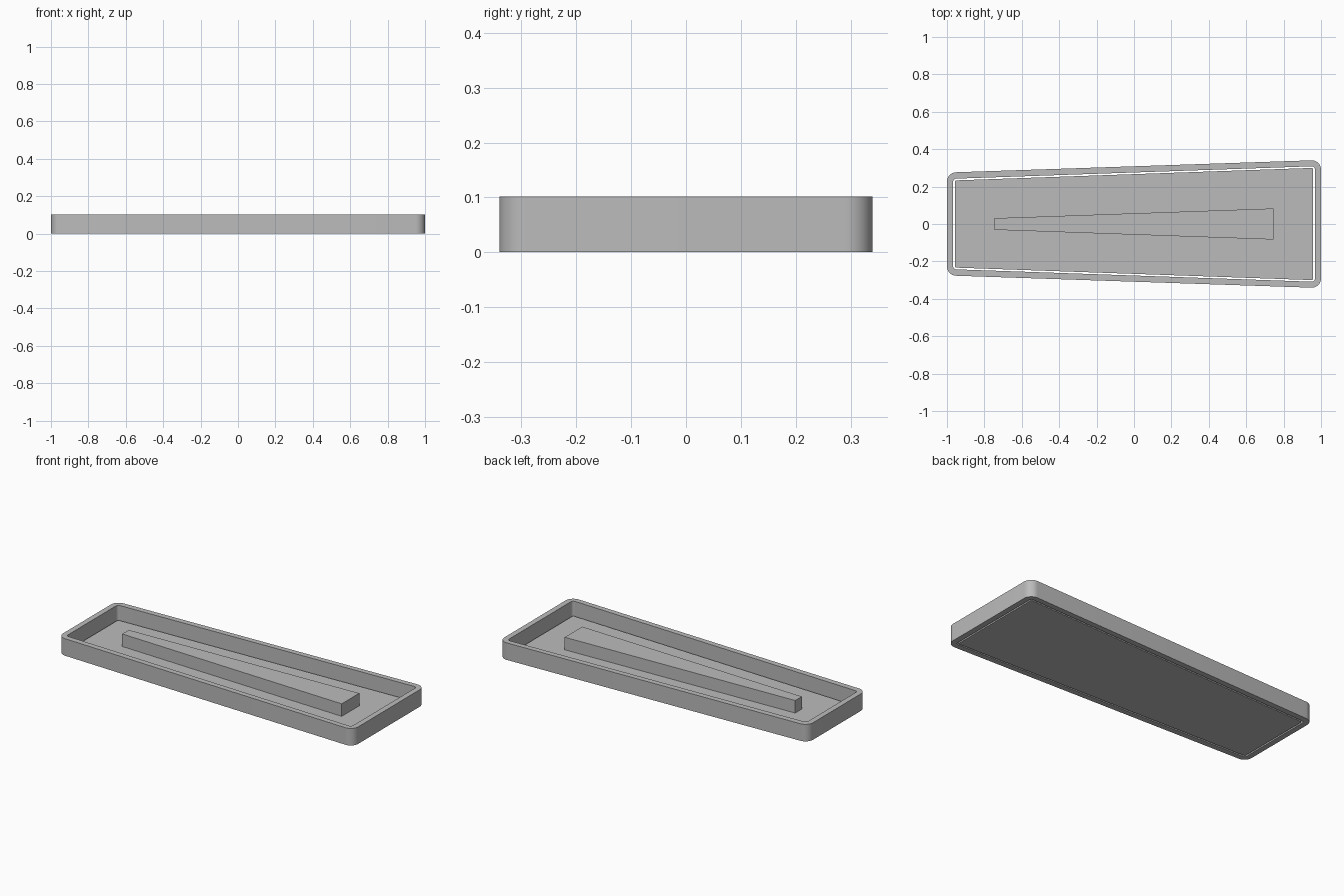
import bpy
import bmesh
import math
from mathutils import Vector

cube = bpy.data.objects.get("Cube")
if cube:
    bpy.data.objects.remove(cube, do_unlink=True)

grey = bpy.data.materials.new("plain grey")
grey.use_nodes = True
colour = (0.5, 0.5, 0.5, 1)
grey.diffuse_color = colour
grey.node_tree.nodes["Principled BSDF"].inputs["Base Color"].default_value = colour

HALF_LENGTH, NARROW, WIDE = 1.0, 0.275, 0.342
HEIGHT, FLOOR, BAR_TOP = 0.102, 0.017, 0.092
WALL, GAP, RADIUS = 0.033, 0.009, 0.05


def tapered_outline(half_length, narrow, wide, radius=0, steps=10):
    """Counter-clockwise trapezoid outline with optional rounded corners."""
    corners = [Vector(p) for p in ((-half_length, -narrow), (half_length, -wide),
                                   (half_length, wide), (-half_length, narrow))]
    if not radius:
        return corners
    points = []
    for i, corner in enumerate(corners):
        a = (corners[i - 1] - corner).normalized()
        b = (corners[(i + 1) % 4] - corner).normalized()
        half = a.angle(b) / 2
        centre = corner + (a + b).normalized() * radius / math.sin(half)
        start = corner + a * radius / math.tan(half) - centre
        sweep = math.pi - 2 * half
        for s in range(steps + 1):
            t = sweep * s / steps
            points.append(centre + Vector((start.x * math.cos(t) - start.y * math.sin(t),
                                           start.x * math.sin(t) + start.y * math.cos(t))))
    return points


def inset_outline(distance, radius):
    return tapered_outline(HALF_LENGTH - distance, NARROW - distance, WIDE - distance, radius)


def finish(name, bm):
    bmesh.ops.recalc_face_normals(bm, faces=bm.faces)
    mesh = bpy.data.meshes.new(name)
    bm.to_mesh(mesh)
    bm.free()
    mesh.materials.append(grey)
    obj = bpy.data.objects.new(name, mesh)
    bpy.context.collection.objects.link(obj)
    bpy.ops.object.select_all(action="DESELECT")
    obj.select_set(True)
    bpy.context.view_layer.objects.active = obj
    bpy.ops.object.shade_smooth_by_angle(angle=math.radians(30))


def loop(bm, outline, z):
    return [bm.verts.new((p.x, p.y, z)) for p in outline]


def bridge(bm, first, second):
    n = len(first)
    for i in range(n):
        j = (i + 1) % n
        bm.faces.new((first[i], first[j], second[j], second[i]))


def prism(name, outline, bottom, top):
    bm = bmesh.new()
    low, high = loop(bm, outline, bottom), loop(bm, outline, top)
    bridge(bm, low, high)
    bm.faces.new(low)
    bm.faces.new(high)
    finish(name, bm)


# Rim: a closed ring with rounded corners
bm = bmesh.new()
outer, inner = inset_outline(0, RADIUS), inset_outline(WALL, RADIUS - WALL)
rings = [loop(bm, outer, 0), loop(bm, outer, HEIGHT),
         loop(bm, inner, HEIGHT), loop(bm, inner, 0)]
for i in range(4):
    bridge(bm, rings[i], rings[(i + 1) % 4])
finish("tray_rim", bm)

# Floor plate, set inside the rim with a narrow gap
prism("floor_plate", inset_outline(WALL + GAP, RADIUS - WALL - GAP), 0, FLOOR)

# Tapered raised bar
prism("centre_bar", tapered_outline(0.745, 0.031, 0.083), FLOOR, BAR_TOP)
